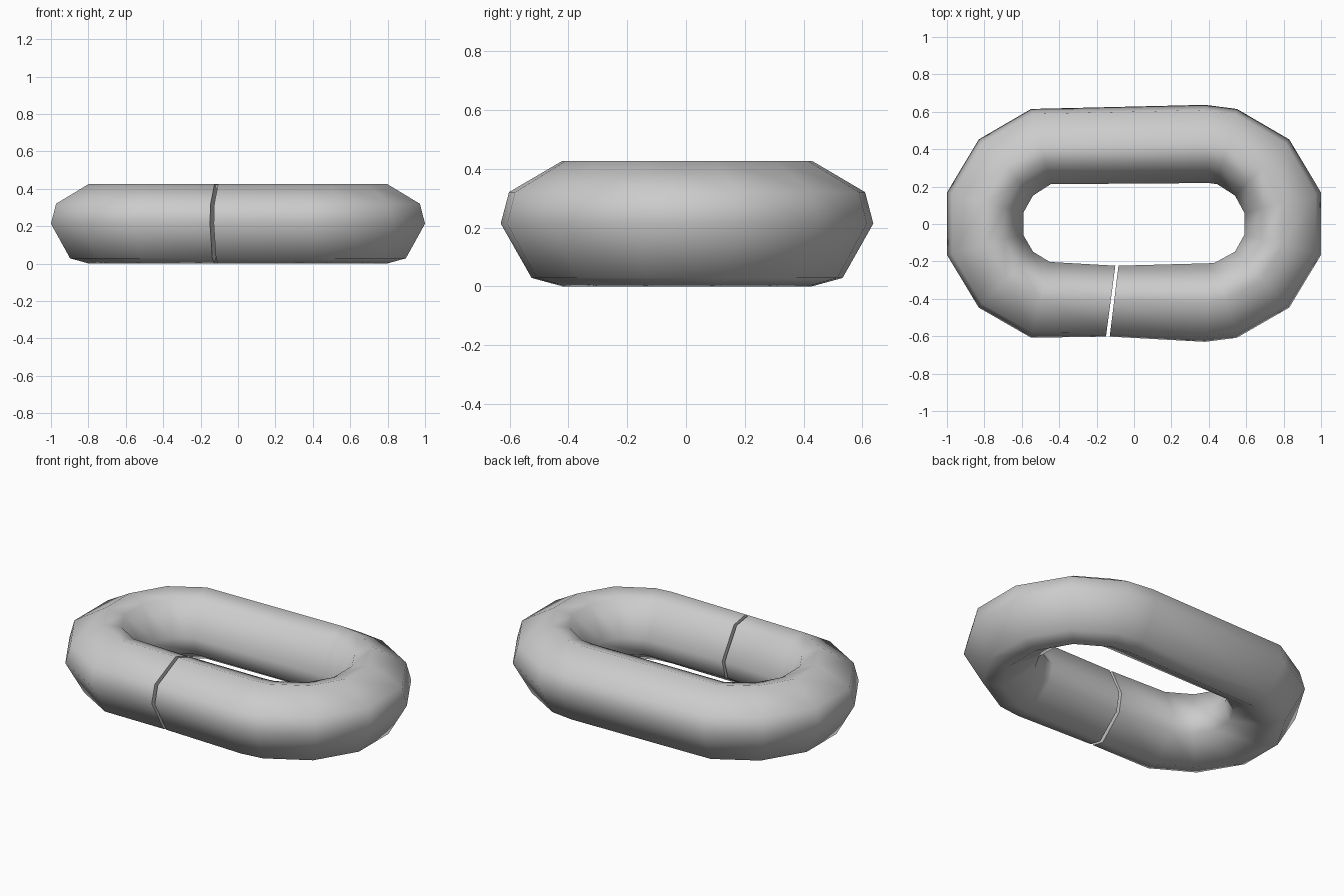
import bpy, bmesh, math

if "Cube" in bpy.data.objects:
    bpy.data.objects.remove(bpy.data.objects["Cube"])

# Ring stations along the link: outer point and inner point seen from above,
# running from the left side of the gap round to its right side
stations = [
    ((-0.15, -0.602), (-0.10, -0.223)),
    ((-0.55, -0.608), (-0.45, -0.203)),
    ((-0.83, -0.447), (-0.54, -0.148)),
    ((-1.00, -0.165), (-0.592, -0.058)),
    ((-1.00, 0.168), (-0.592, 0.06)),
    ((-0.83, 0.452), (-0.54, 0.152)),
    ((-0.55, 0.615), (-0.445, 0.213)),
    ((0.38, 0.637), (0.40, 0.219)),
    ((0.55, 0.615), (0.445, 0.213)),
    ((0.83, 0.452), (0.54, 0.152)),
    ((1.00, 0.168), (0.59, 0.06)),
    ((1.00, -0.165), (0.59, -0.058)),
    ((0.83, -0.447), (0.54, -0.148)),
    ((0.55, -0.608), (0.43, -0.208)),
    ((0.38, -0.63), (0.40, -0.21)),
    ((-0.13, -0.602), (-0.083, -0.223)),
]

# Uneven eight-sided cross-section, as angles on a round bar
angles = [math.radians(a) for a in (0, 30, 90, 120, 180, 210, 270, 300)]
radius = 0.2135

bm = bmesh.new()
rings = []
for (ox, oy), (ix, iy) in stations:
    ring = []
    for a in angles:
        t = (1 - math.cos(a)) / 2
        ring.append(bm.verts.new((ox + (ix - ox) * t, oy + (iy - oy) * t,
                                  radius + radius * math.sin(a))))
    rings.append(ring)

# Bar surface
n = len(angles)
for r0, r1 in zip(rings, rings[1:]):
    for i in range(n):
        j = (i + 1) % n
        bm.faces.new((r0[i], r0[j], r1[j], r1[i]))

# Flat ends at the gap
bm.faces.new(rings[0])
bm.faces.new(list(reversed(rings[-1])))
bmesh.ops.recalc_face_normals(bm, faces=bm.faces)

mesh = bpy.data.meshes.new("chain_link")
bm.to_mesh(mesh)
bm.free()
link = bpy.data.objects.new("chain_link", mesh)
bpy.context.collection.objects.link(link)

# Smooth bar with crisp gap edges
bpy.context.view_layer.objects.active = link
link.select_set(True)
bpy.ops.object.shade_smooth_by_angle(angle=math.radians(65))
